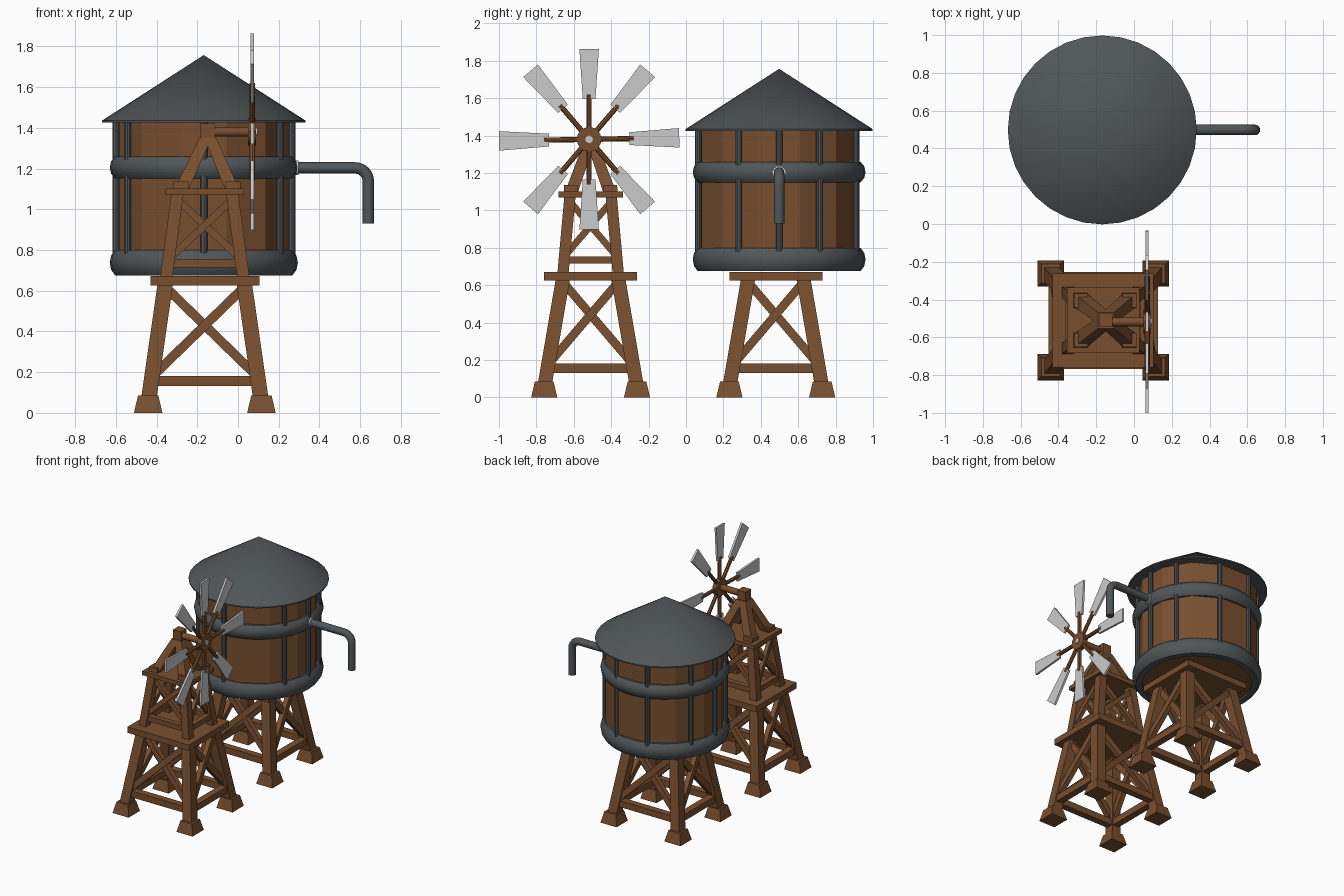
import bpy, bmesh
from math import sin, cos, pi, radians
from mathutils import Vector, Matrix

cube = bpy.data.objects.get("Cube")
if cube:
    bpy.data.objects.remove(cube, do_unlink=True)


def material(name, rgb):
    m = bpy.data.materials.new(name)
    m.use_nodes = True
    m.diffuse_color = (*rgb, 1)
    m.node_tree.nodes["Principled BSDF"].inputs["Base Color"].default_value = (*rgb, 1)
    return m


WOOD = material("brown wood", (0.19, 0.078, 0.028))
METAL = material("dark grey metal", (0.08, 0.092, 0.097))
PALE = material("pale metal", (0.6, 0.6, 0.6))


def finish(name, bm, mat, smooth=False):
    bmesh.ops.recalc_face_normals(bm, faces=bm.faces)
    mesh = bpy.data.meshes.new(name)
    bm.to_mesh(mesh)
    bm.free()
    mesh.materials.append(mat)
    ob = bpy.data.objects.new(name, mesh)
    bpy.context.collection.objects.link(ob)
    if smooth:
        bpy.ops.object.select_all(action='DESELECT')
        ob.select_set(True)
        bpy.context.view_layer.objects.active = ob
        bpy.ops.object.shade_smooth_by_angle(angle=radians(35))
    return ob


def post(bm, p, q, w0, w1):
    """Square post with level ends, from p (width w0) up to q (width w1)."""
    rings = []
    for c, w in ((p, w0), (q, w1)):
        rings.append([bm.verts.new((c[0] + sx * w / 2, c[1] + sy * w / 2, c[2]))
                      for sx, sy in ((-1, -1), (1, -1), (1, 1), (-1, 1))])
    a, b = rings
    bm.faces.new(a)
    bm.faces.new(b)
    for i in range(4):
        j = (i + 1) % 4
        bm.faces.new((a[i], a[j], b[j], b[i]))


def box(bm, c, size):
    bmesh.ops.create_cube(bm, size=1, matrix=Matrix.Translation(c) @ Matrix.Diagonal((*size, 1)))


def beam(bm, p, q, width, depth, normal):
    """Plank from p to q, its broad face turned to normal."""
    p, q = Vector(p), Vector(q)
    along = (q - p).normalized()
    side = along.cross(normal).normalized()
    out = side.cross(along)
    rot = Matrix((side, out, along)).transposed().to_4x4()
    bmesh.ops.create_cube(bm, size=1, matrix=Matrix.Translation((p + q) / 2) @ rot
                          @ Matrix.Diagonal((width, depth, (q - p).length, 1)))


def rod(bm, p, q, r, sides=12):
    p, q = Vector(p), Vector(q)
    rot = (q - p).to_track_quat('Z', 'Y').to_matrix().to_4x4()
    bmesh.ops.create_cone(bm, cap_ends=True, segments=sides, radius1=r, radius2=r,
                          depth=(q - p).length, matrix=Matrix.Translation((p + q) / 2) @ rot)


CORNERS = [(-1, -1), (1, -1), (1, 1), (-1, 1)]


def stage(name, cx, cy, z0, z1, low, high, leg, rail_z, rail_h, top_z):
    """Four leaning legs with a rail and crossed braces on each side."""
    def at(corner, z):
        t = (z - z0) / (z1 - z0)
        return Vector((cx + corner[0] * (low[0] + (high[0] - low[0]) * t),
                       cy + corner[1] * (low[1] + (high[1] - low[1]) * t), z))
    legs, rails, braces = bmesh.new(), bmesh.new(), bmesh.new()
    for i, a in enumerate(CORNERS):
        b = CORNERS[(i + 1) % 4]
        n = Vector(((a[0] + b[0]) / 2, (a[1] + b[1]) / 2, 0))
        post(legs, at(a, z0), at(a, z1), leg, leg)
        beam(rails, at(a, rail_z), at(b, rail_z), rail_h, leg * 0.7, n)
        for s, t, shift in ((a, b, 0.006), (b, a, -0.006)):
            beam(braces, at(s, rail_z + 0.02) + n * shift, at(t, top_z) + n * shift,
                 leg * 0.6, leg * 0.5, n)
    finish(name + "_legs", legs, WOOD)
    finish(name + "_rails", rails, WOOD)
    finish(name + "_cross_braces", braces, WOOD)


def base_tower(name, cx, cy):
    feet = bmesh.new()
    for sx, sy in CORNERS:
        c = (cx + sx * 0.278, cy + sy * 0.248)
        post(feet, (*c, 0), (*c, 0.085), 0.14, 0.1)
    finish(name + "_feet", feet, WOOD)
    stage(name, cx, cy, 0.07, 0.64, (0.275, 0.245), (0.193, 0.147), 0.076, 0.157, 0.05, 0.62)
    deck = bmesh.new()
    box(deck, (cx, cy, 0.648), (0.535, 0.497, 0.046))
    finish(name + "_deck", deck, WOOD)


# Two matching timber towers
CX, WY = -0.163, -0.51
base_tower("windmill_tower", CX, WY)
base_tower("tank_tower", CX, 0.48)

# Upper windmill stage and its peaked head
stage("windmill_upper", CX, WY, 0.66, 1.08, (0.19, 0.148), (0.134, 0.11), 0.06, 0.735, 0.04, 1.05)
bm = bmesh.new()
box(bm, (CX, WY, 1.085), (0.385, 0.345, 0.032))
finish("windmill_upper_deck", bm, WOOD)
HX, HZ = -0.148, 1.38
bm = bmesh.new()
for sx, sy in CORNERS:
    foot = (HX - 0.005 + sx * 0.128, WY + sy * 0.105)
    post(bm, (*foot, 1.09), (HX + sx * 0.012, WY + sy * 0.012, 1.35), 0.07, 0.06)
    post(bm, (*foot, 1.09), (*foot, 1.135), 0.078, 0.074)
finish("windmill_head_legs", bm, WOOD)
bm = bmesh.new()
box(bm, (HX, WY, 1.375), (0.07, 0.07, 0.09))
finish("windmill_head_block", bm, WOOD)

# Axle, hub and wheel
BX, BY = 0.07, -0.518
bm = bmesh.new()
rod(bm, (HX, BY, HZ), (BX, BY, HZ), 0.024)
finish("axle", bm, WOOD, True)
bm = bmesh.new()
rod(bm, (BX - 0.02, BY, HZ), (BX + 0.018, BY, HZ), 0.066, 16)
finish("hub", bm, WOOD, True)
bm = bmesh.new()
rod(bm, (BX, BY, HZ), (BX + 0.026, BY, HZ), 0.02)
finish("hub_cap", bm, PALE, True)
spokes, blades = bmesh.new(), bmesh.new()
for k in range(8):
    a = radians(45 * k + (0, 4.5, 0, -4.5)[k % 4] + (1 if k % 4 == 0 else 0))
    out, side = Vector((0, cos(a), sin(a))), Vector((0, -sin(a), cos(a)))
    c = Vector((BX, BY, HZ))
    rod(spokes, c + out * 0.04, c + out * 0.24, 0.014, 8)
    outline = [(0.215, -0.034), (0.482, -0.052), (0.482, 0.052), (0.215, 0.034)]
    face = blades.faces.new([blades.verts.new(c + out * r + side * s - Vector((0.008, 0, 0)))
                             for r, s in outline])
    ext = bmesh.ops.extrude_face_region(blades, geom=[face], use_keep_orig=True)
    bmesh.ops.translate(blades, vec=(0.016, 0, 0),
                        verts=[v for v in ext["geom"] if isinstance(v, bmesh.types.BMVert)])
finish("wheel_spokes", spokes, WOOD, True)
finish("wheel_blades", blades, PALE)

# Wooden tank
TX, TY = -0.168, 0.498
bm = bmesh.new()
bmesh.ops.create_cone(bm, cap_ends=True, segments=12, radius1=0.43, radius2=0.43, depth=0.75,
                      matrix=Matrix.Translation((TX, TY, 1.065)) @ Matrix.Rotation(pi / 12, 4, 'Z'))
finish("tank_body", bm, WOOD)


def revolve(name, profile, mat, closed):
    bm = bmesh.new()
    vs = [bm.verts.new((TX + r, TY, z)) for r, z in profile]
    pairs = list(zip(vs, vs[1:])) + ([(vs[-1], vs[0])] if closed else [])
    edges = [bm.edges.new(p) for p in pairs]
    bmesh.ops.spin(bm, geom=vs + edges, cent=(TX, TY, 0), axis=(0, 0, 1), angle=2 * pi,
                   steps=32, use_merge=True)
    bmesh.ops.remove_doubles(bm, verts=bm.verts, dist=0.0005)
    finish(name, bm, mat, True)


# Metal hoops, uprights and roof
def hoop(name, z0, z1):
    h = z1 - z0
    revolve(name, [(0.39, z0), (0.435, z0), (0.455, z0 + h * 0.22), (0.462, z0 + h * 0.5),
                   (0.455, z0 + h * 0.78), (0.435, z1), (0.39, z1)], METAL, True)


hoop("lower_hoop", 0.675, 0.8)
hoop("upper_hoop", 1.15, 1.26)
revolve("roof", [(0, 1.425), (0.5, 1.425), (0.5, 1.435), (0, 1.757)], METAL, False)
bm = bmesh.new()
for deg in (0, 30, 72, 108, 150, 180, 210, 270, 330):
    a = radians(deg)
    x, y = TX + 0.432 * cos(a), TY + 0.432 * sin(a)
    rod(bm, (x, y, 0.72), (x, y, 1.43), 0.018, 10)
finish("tank_uprights", bm, METAL, True)

# Spout pipe with its collar
path = [(0.2, 1.203)] + [(0.575 + 0.065 * sin(i * pi / 12), 1.138 + 0.065 * cos(i * pi / 12))
                         for i in range(7)] + [(0.64, 0.93)]
bm = bmesh.new()
rings = []
for i, (x, z) in enumerate(path):
    a = pi / 12 * min(max(i - 1, 0), 6)
    across = Vector((sin(a), 0, cos(a)))
    rings.append([bm.verts.new(Vector((x, TY, z)) + 0.028 * (across * cos(t) + Vector((0, sin(t), 0))))
                  for t in (k * pi / 8 for k in range(16))])
for r, s in zip(rings, rings[1:]):
    for k in range(16):
        bm.faces.new((r[k], r[k - 1], s[k - 1], s[k]))
bm.faces.new(rings[0])
bm.faces.new(rings[-1])
finish("spout_pipe", bm, METAL, True)
bm = bmesh.new()
rod(bm, (0.27, TY, 1.203), (0.297, TY, 1.203), 0.036, 16)
finish("pipe_collar", bm, PALE, True)
